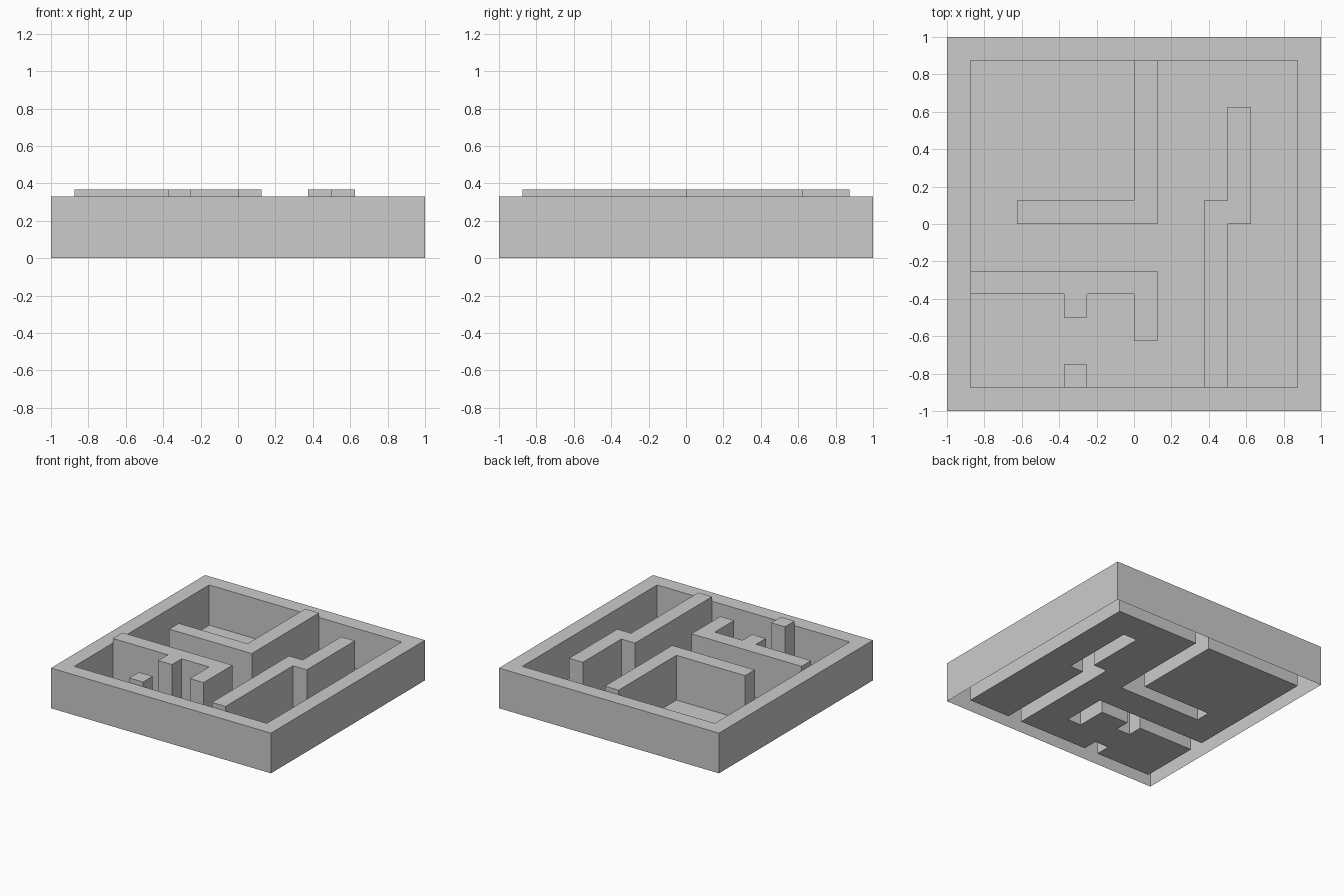
import bpy, bmesh, math

if "Cube" in bpy.data.objects:
    bpy.data.objects.remove(bpy.data.objects["Cube"])

# Maze tile on a 16 x 16 grid of 0.125 cells: open-bottomed shell, hollow under walls
N, S = 16, 0.125
FLOOR, FRAME, WALL = 0.0, 0.33, 0.368
OUTSIDE = 0.0

# Height of every cell: rim first, then raised inner walls
height = {(i, j): FRAME if i in (0, N - 1) or j in (0, N - 1) else FLOOR
          for i in range(N) for j in range(N)}


def fill(cells, i0, j0, i1, j1):
    """Mark a rectangle of cells (upper limits exclusive)."""
    for i in range(i0, i1):
        for j in range(j0, j1):
            height[i, j] = WALL
            cells.add((i, j))


# Footprints of each inner wall as cell rectangles
walls = {
    "corner_wall": [(8, 8, 9, 15), (3, 8, 9, 9)],
    "stepped_wall": [(11, 1, 12, 9), (12, 8, 13, 13)],
    "branched_wall": [(1, 5, 9, 6), (8, 3, 9, 6), (5, 4, 6, 6)],
    "wall_stub": [(5, 1, 6, 2)],
}
parts = {}
for name, rects in walls.items():
    parts[name] = set()
    for r in rects:
        fill(parts[name], *r)
parts["outer_frame"] = {c for c, h in height.items() if h == FRAME}
parts["floor"] = {c for c, h in height.items() if h == FLOOR}


def build(name, cells):
    """Top face per cell, plus sides down to each lower neighbour."""
    bm = bmesh.new()

    def quad(points):
        bm.faces.new([bm.verts.new(p) for p in points])

    for i, j in sorted(cells):
        h = height[i, j]
        x, y = i * S - 1, j * S - 1
        ring = [(x, y), (x + S, y), (x + S, y + S), (x, y + S)]
        quad([(px, py, h) for px, py in ring])
        for k, (di, dj) in enumerate([(0, -1), (1, 0), (0, 1), (-1, 0)]):
            low = height.get((i + di, j + dj), OUTSIDE)
            if low < h:
                a, b = ring[k], ring[(k + 1) % 4]
                quad([(*a, low), (*b, low), (*b, h), (*a, h)])
    # Merge the cells into large flat faces
    bmesh.ops.remove_doubles(bm, verts=bm.verts[:], dist=1e-4)
    bmesh.ops.dissolve_limit(bm, angle_limit=math.radians(1),
                             verts=bm.verts[:], edges=bm.edges[:])
    mesh = bpy.data.meshes.new(name)
    bm.to_mesh(mesh)
    bm.free()
    bpy.context.collection.objects.link(bpy.data.objects.new(name, mesh))


for name, cells in parts.items():
    build(name, cells)
